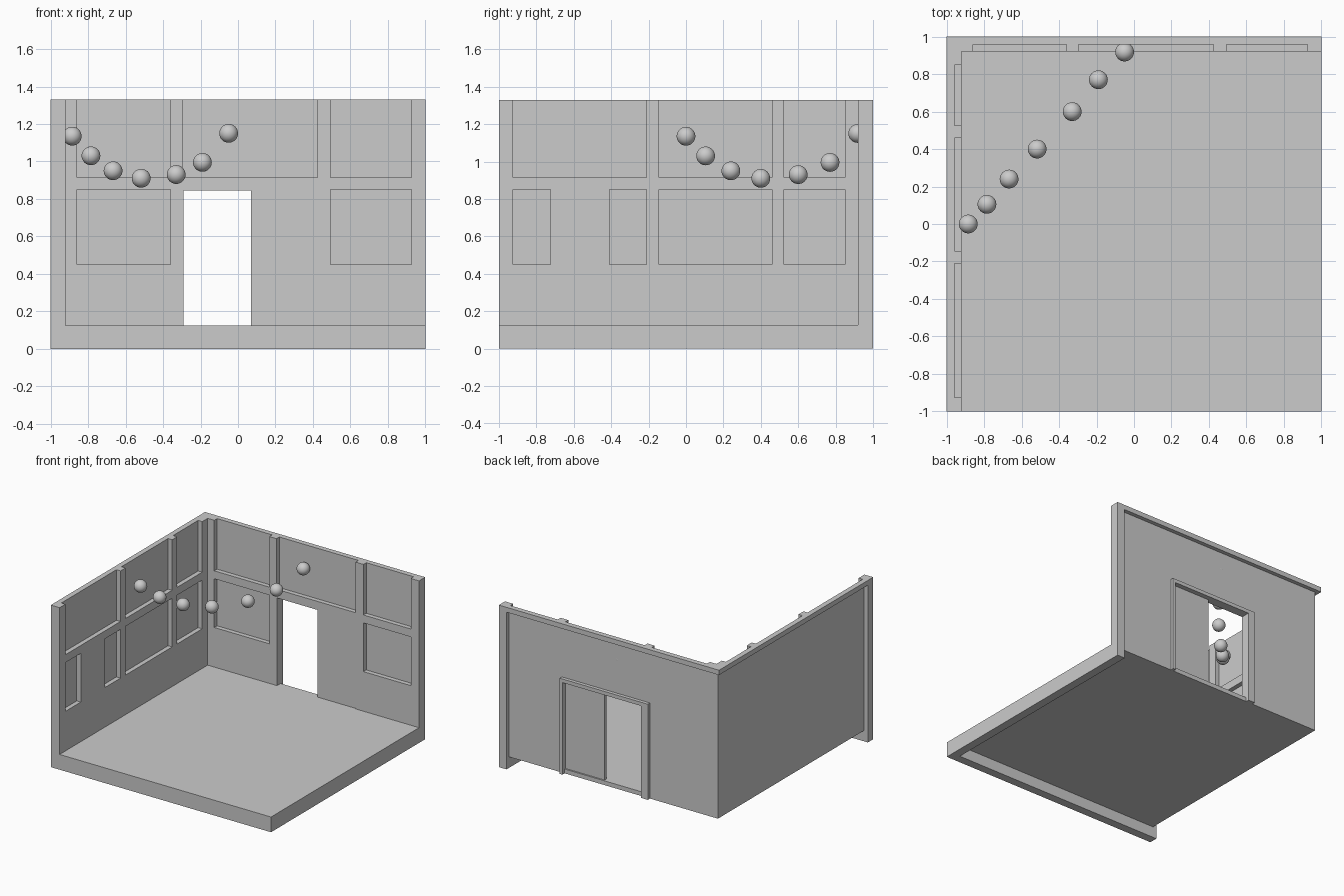
import bpy, bmesh

if "Cube" in bpy.data.objects:
    bpy.data.objects.remove(bpy.data.objects["Cube"])

EPS = 1e-5


def carve(name, steps):
    """Solid made of boxes added ('+') or cut ('-') in order, meshed without inner faces."""
    br = [sorted({round(v, 4) for _, b in steps for v in b[2 * a:2 * a + 2]}) for a in range(3)]
    n = [len(b) - 1 for b in br]

    def filled(c):
        if any(c[a] < 0 or c[a] >= n[a] for a in range(3)):
            return False
        m = [(br[a][c[a]] + br[a][c[a] + 1]) / 2 for a in range(3)]
        state = False
        for op, b in steps:
            if all(b[2 * a] < m[a] < b[2 * a + 1] for a in range(3)):
                state = op == '+'
        return state

    bm = bmesh.new()
    for i in range(n[0]):
        for j in range(n[1]):
            for k in range(n[2]):
                if not filled((i, j, k)):
                    continue
                for a in range(3):
                    for side in (0, 1):
                        nb = [i, j, k]
                        nb[a] += 2 * side - 1
                        if filled(nb):
                            continue
                        u, v = (a + 1) % 3, (a + 2) % 3
                        corners = [(0, 0), (1, 0), (1, 1), (0, 1)]
                        if not side:
                            corners.reverse()
                        vs = []
                        for du, dv in corners:
                            p = [i, j, k]
                            p[a] += side
                            p[u] += du
                            p[v] += dv
                            vs.append(bm.verts.new([br[q][p[q]] for q in range(3)]))
                        bm.faces.new(vs)
    bmesh.ops.remove_doubles(bm, verts=bm.verts, dist=EPS)
    bmesh.ops.dissolve_limit(bm, angle_limit=0.01, verts=bm.verts, edges=bm.edges)
    me = bpy.data.meshes.new(name)
    bm.to_mesh(me)
    bm.free()
    ob = bpy.data.objects.new(name, me)
    bpy.context.collection.objects.link(ob)
    return ob


TOP, FLOOR, UNDER = 1.33, 0.125, 0.09     # heights
IN, PANEL, OUT = 0.92, 0.957, 0.967       # frame face, panel face, outer skin
LOW, HIGH = (0.45, 0.85), (0.915, TOP)    # panel rows

# floor with hanging lips on the two open sides
carve("floor", [
    ('+', (-IN, 1, -1, IN, UNDER, FLOOR)),
    ('+', (-IN, 1, -1, -0.93, 0, FLOOR)),
    ('+', (0.93, 1, -1, IN, 0, FLOOR)),
])

# left wall: skin, recessed panels, end post, top rim
steps = [('+', (-OUT, -IN, -1, IN, UNDER, TOP))]
for row, spans in ((HIGH, [(-0.925, -0.21), (-0.145, 0.46), (0.525, 0.85)]),
                   (LOW, [(-0.925, -0.725), (-0.41, -0.21), (-0.145, 0.46), (0.525, 0.85)])):
    steps += [('-', (-PANEL, -IN, a, b, *row)) for a, b in spans]
steps += [
    ('+', (-1, -IN, -1, -0.93, 0, TOP)),
    ('+', (-1, -OUT, -1, OUT, 1.29, TOP)),
]
carve("left_wall", steps)

# back wall: skin, recessed panels, end post, top rim, doorway and outer door frame
steps = [('+', (-OUT, 1, IN, OUT, UNDER, TOP))]
for row, spans in ((HIGH, [(-0.86, -0.36), (-0.295, 0.425), (0.495, 0.925)]),
                   (LOW, [(-0.86, -0.36), (0.495, 0.925)])):
    steps += [('-', (a, b, IN, PANEL, *row)) for a, b in spans]
steps += [
    ('+', (0.93, 1, IN, 1, 0, TOP)),
    ('+', (-1, 1, OUT, 1, 1.29, TOP)),
    ('-', (-0.29, 0.425, IN, OUT, FLOOR, 0.845)),
    ('+', (-0.35, -0.29, OUT, 0.995, UNDER, 0.875)),
    ('+', (0.425, 0.45, OUT, 0.995, UNDER, 0.875)),
    ('+', (-0.29, 0.425, OUT, 0.995, 0.845, 0.875)),
]
carve("back_wall", steps)

# sliding door, half open
carve("sliding_door", [('+', (0.07, 0.425, 0.928, 0.955, FLOOR, 0.845))])

# string of round lanterns sagging across the corner
for p in [(-0.885, 0, 1.135), (-0.785, 0.105, 1.03), (-0.667, 0.24, 0.95), (-0.517, 0.4, 0.91),
          (-0.33, 0.6, 0.93), (-0.19, 0.77, 0.995), (-0.05, 0.918, 1.15)]:
    bpy.ops.mesh.primitive_uv_sphere_add(segments=32, ring_count=16, radius=0.05, location=p)
    bpy.context.object.name = "lantern"
    bpy.ops.object.shade_smooth()
